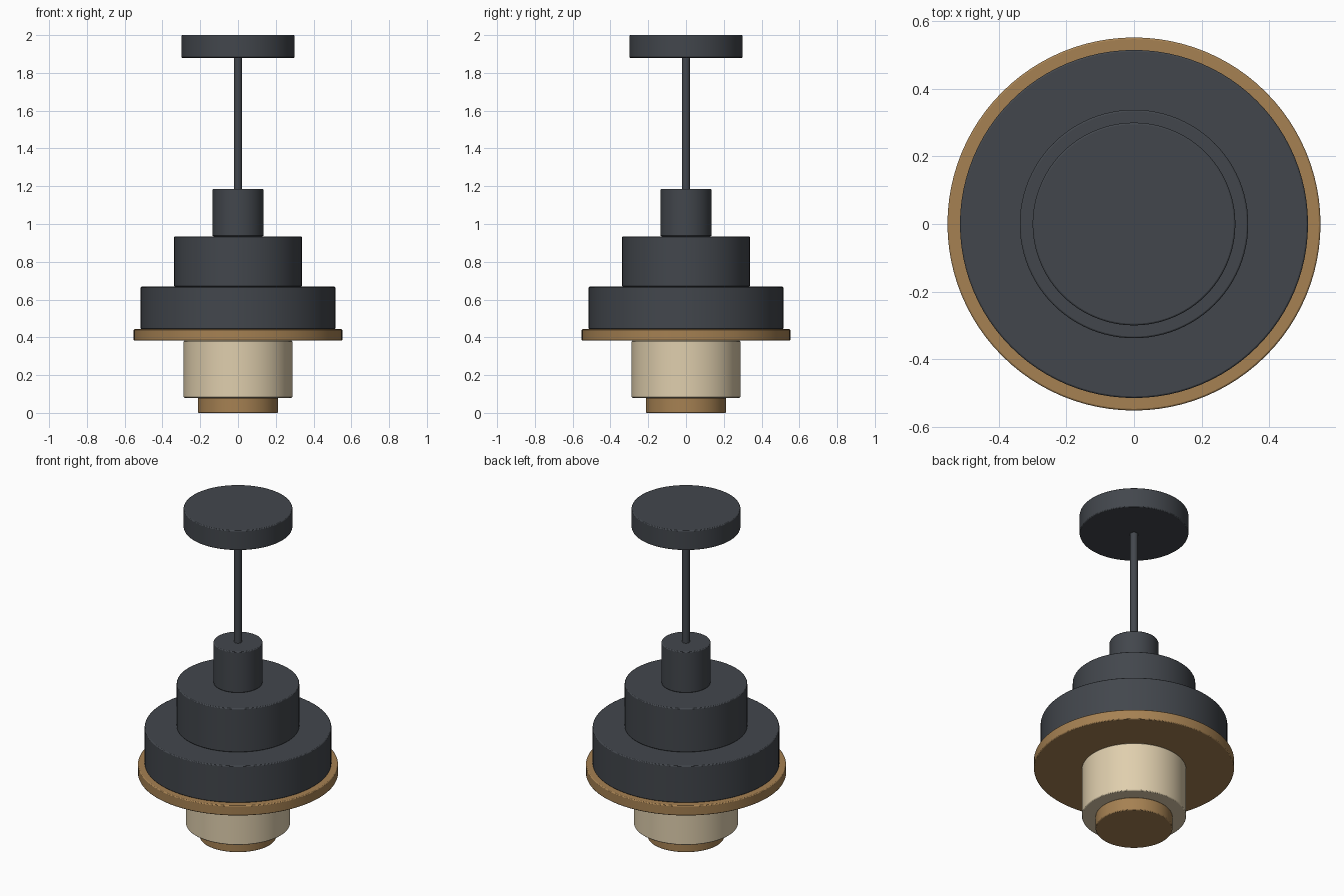
import bpy
import math

if "Cube" in bpy.data.objects:
    bpy.data.objects.remove(bpy.data.objects["Cube"])


def material(name, rgb):
    m = bpy.data.materials.new(name)
    m.diffuse_color = (*rgb, 1.0)
    m.use_nodes = True
    m.node_tree.nodes["Principled BSDF"].inputs["Base Color"].default_value = m.diffuse_color
    return m


charcoal = material("charcoal metal", (0.055, 0.062, 0.073))
brass = material("brass", (0.38, 0.22, 0.085))
cream = material("cream glass", (0.74, 0.62, 0.42))


def drum(name, radius, bottom, top, mat, edge=0.005, sides=96):
    """Upright cylinder with softly bevelled rims."""
    bpy.ops.mesh.primitive_cylinder_add(
        vertices=sides, radius=radius, depth=top - bottom,
        location=(0, 0, (bottom + top) / 2))
    ob = bpy.context.object
    ob.name = name
    ob.data.materials.append(mat)
    bpy.ops.object.shade_smooth_by_angle(angle=math.radians(35))
    bevel = ob.modifiers.new("rim bevel", 'BEVEL')
    bevel.width = edge
    bevel.segments = 2
    bevel.limit_method = 'ANGLE'
    bevel.angle_limit = math.radians(40)
    return ob


# Ceiling mount and hanging rod
drum("ceiling_canopy", 0.30, 1.88, 2.0, charcoal)
drum("hanging_rod", 0.022, 1.18, 1.88, charcoal, 0.003, 32)

# Stepped shade
drum("shade_neck", 0.135, 0.935, 1.185, charcoal)
drum("shade_upper_tier", 0.338, 0.668, 0.935, charcoal)
drum("shade_lower_tier", 0.515, 0.443, 0.668, charcoal)
drum("shade_rim", 0.552, 0.382, 0.443, brass)

# Diffuser and its end cap
drum("glass_diffuser", 0.288, 0.08, 0.382, cream)
drum("diffuser_cap", 0.212, 0.0, 0.08, brass)
